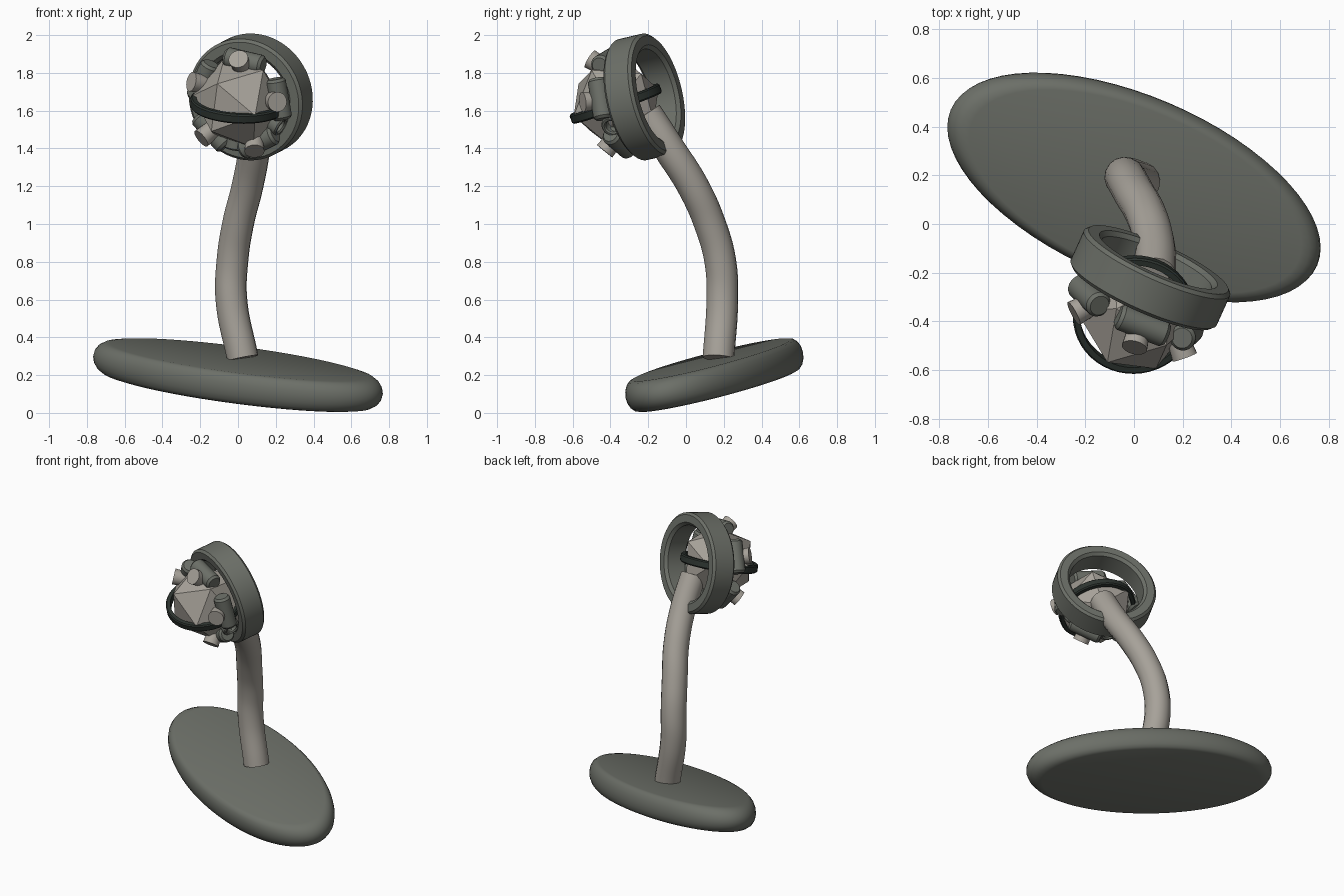
import bpy, bmesh, math
from mathutils import Matrix, Vector

if "Cube" in bpy.data.objects:
    bpy.data.objects.remove(bpy.data.objects["Cube"])


def material(name, rgb):
    m = bpy.data.materials.new(name)
    m.diffuse_color = (*rgb, 1)
    m.use_nodes = True
    m.node_tree.nodes["Principled BSDF"].inputs["Base Color"].default_value = m.diffuse_color
    return m


PALE = material("warm_grey", (0.385, 0.36, 0.32))
GREY = material("green_grey", (0.15, 0.16, 0.138))
DARK = material("charcoal", (0.026, 0.034, 0.029))


def finish(name, bm, mat, angle=35):
    bmesh.ops.recalc_face_normals(bm, faces=bm.faces)
    me = bpy.data.meshes.new(name)
    bm.to_mesh(me)
    bm.free()
    ob = bpy.data.objects.new(name, me)
    bpy.context.collection.objects.link(ob)
    me.materials.append(mat)
    bpy.ops.object.select_all(action='DESELECT')
    ob.select_set(True)
    bpy.context.view_layer.objects.active = ob
    if angle:
        bpy.ops.object.shade_smooth_by_angle(angle=math.radians(angle))
    return ob


def lathe(name, profile, mat, matrix, sides=64, closed=False, angle=35):
    """Spin (radius, height) points about local z, then place by matrix."""
    bm = bmesh.new()
    rings = []
    for r, h in profile:
        rings.append([bm.verts.new(matrix @ Vector((r * math.cos(t), r * math.sin(t), h)))
                      for t in (2 * math.pi * i / sides for i in range(sides))])
    pairs = list(zip(rings, rings[1:]))
    if closed:
        pairs.append((rings[-1], rings[0]))
    else:
        bm.faces.new(rings[0])
        bm.faces.new(rings[-1])
    for a, b in pairs:
        for i in range(sides):
            j = (i + 1) % sides
            bm.faces.new((a[i], a[j], b[j], b[i]))
    return finish(name, bm, mat, angle)


def frame(origin, z, x_hint):
    """Orthonormal placement with local z along z and local x near x_hint."""
    z = Vector(z).normalized()
    x = Vector(x_hint)
    x = (x - z * x.dot(z)).normalized()
    m = Matrix((x, z.cross(x), z)).transposed().to_4x4()
    m.translation = origin
    return m


# Base: rounded elliptical disc, tilted
slope = Vector((-0.0655, 0.2))
yaw = math.radians(-23)
u = Vector((math.cos(yaw), math.sin(yaw))) * 0.818
v = Vector((-math.sin(yaw), math.cos(yaw))) * 0.374
u3, v3 = Vector((*u, slope.dot(u))), Vector((*v, slope.dot(v)))
n3 = Vector((-slope.x, -slope.y, 1)).normalized() * 0.083
base_m = Matrix((u3, v3, n3)).transposed().to_4x4()
base_m.translation = (0, 0.15, 0.2)
rim = [(0.89 + 0.11 * math.cos(t), math.sin(t))
       for t in (math.radians(-90 + 22.5 * k) for k in range(9))]
lathe("base_disc", rim, GREY, base_m, 64, angle=50)

# Stem: swept round tube
cu = bpy.data.curves.new("stem", 'CURVE')
cu.dimensions = '3D'
cu.bevel_depth = 0.084
cu.bevel_resolution = 6
cu.resolution_u = 8
cu.use_fill_caps = True
path = [(0.025, 0.172, 0.29), (-0.035, 0.192, 0.6), (-0.03, 0.182, 0.8), (0.0, 0.127, 1.0),
        (0.05, 0.037, 1.2), (0.085, -0.09, 1.4), (0.088, -0.21, 1.585)]
sp = cu.splines.new('BEZIER')
sp.bezier_points.add(len(path) - 1)
for p, co in zip(sp.bezier_points, path):
    p.co = co
    p.handle_left_type = p.handle_right_type = 'AUTO'
stem = bpy.data.objects.new("stem", cu)
bpy.context.collection.objects.link(stem)
cu.materials.append(PALE)
bpy.ops.object.select_all(action='DESELECT')
stem.select_set(True)
bpy.context.view_layer.objects.active = stem
bpy.ops.object.convert(target='MESH')
bpy.ops.object.shade_smooth_by_angle(angle=math.radians(40))

# Head frame: local z looks out of the front, local x points at the top stud
C = Vector((0.024, -0.317, 1.65))
F = Vector((-0.4, -0.89, -0.21)).normalized()
head = frame(C, F, (-0.02, -0.18, 0.215))

# Housing ring behind the core
d = -0.108
housing = [(0.265, d - 0.083), (0.314, d - 0.083), (0.329, d - 0.068), (0.329, d + 0.068),
           (0.314, d + 0.083), (0.265, d + 0.083), (0.246, d + 0.065), (0.246, d - 0.065)]
lathe("housing_ring", housing, GREY, head, 64, True, 30)

# Faceted core, set forward of the housing
bm = bmesh.new()
bmesh.ops.create_icosphere(bm, subdivisions=1, radius=0.25)
bm.verts.ensure_lookup_table()
pole = max(bm.verts, key=lambda w: w.co.z)
side = pole.link_edges[0].other_vert(pole).co.copy()
local = frame((0, 0, 0), pole.co, side)
target = frame((0.005, -0.37, 1.643), (-0.46, -0.8, 0.4), (0.54, -0.49, 0.68))
bm.transform(target @ local.inverted())
finish("core", bm, PALE, 0)


def direction(polar, azimuth):
    p, a = math.radians(polar), math.radians(azimuth)
    return head.to_3x3() @ Vector((math.sin(p) * math.cos(a),
                                   math.sin(p) * math.sin(a), math.cos(p)))


for i in range(5):
    az = 72 * i
    # Slightly flared studs, turned towards the front
    tip = C + direction(63.4, az) * 0.295
    lathe(f"stud_{i + 1}", [(0.046, -0.1), (0.053, 0)], PALE,
          frame(tip, direction(44, az), (0, 0, 1)), 20)
    # Rounded lugs between the studs and the housing
    tangent = direction(90, az + 90)
    lathe(f"lug_{i + 1}", [(0.042, -0.11), (0.054, -0.095), (0.054, 0.095), (0.042, 0.11)],
          GREY, frame(C + direction(80, az) * 0.235, tangent, F), 20)

# Small open collars in the lower gaps between the studs
B_dir, E_dir = Vector((0.58, -0.82, -0.05)), Vector((0.15, -0.44, -0.89))
D_dir = Vector((-0.74, -0.18, -0.65))
collar = [(0.035, 0.18), (0.06, 0.18), (0.06, 0.252), (0.053, 0.26),
          (0.042, 0.26), (0.035, 0.252)]
for k, pair in enumerate((B_dir + E_dir, E_dir + D_dir)):
    axis = pair.normalized() - F * 0.55
    lathe(f"collar_{k + 1}", collar, GREY, frame(C, axis, F), 24, True)

# Dark band circling the core
band = [(0.222, -0.026), (0.245, -0.026), (0.252, -0.018), (0.252, 0.018),
        (0.245, 0.026), (0.222, 0.026)]
lathe("dark_band", band, DARK, frame((0.0, -0.372, 1.637), (0.045, -0.33, 0.94), (1, 0, 0)),
      48, True)
